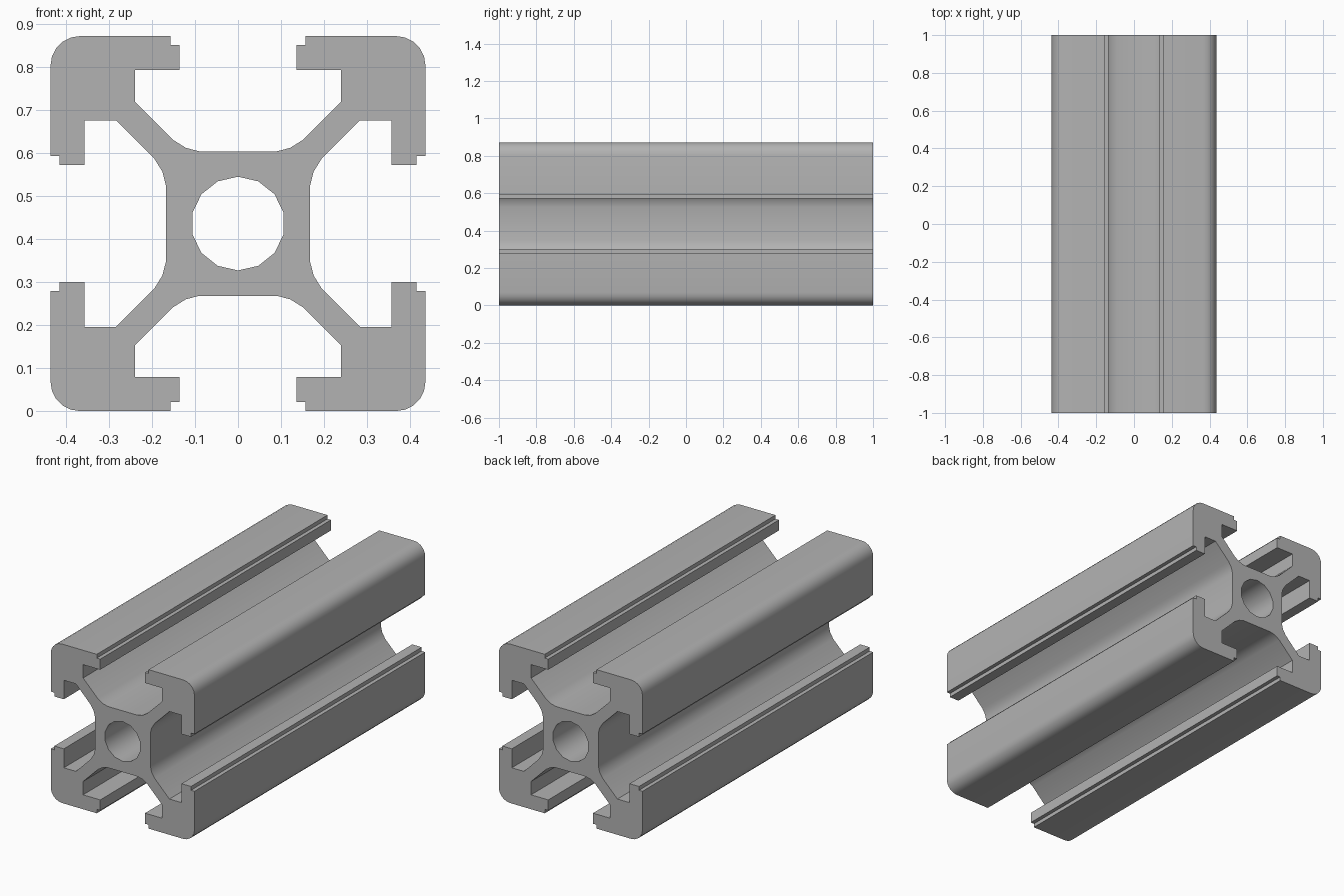
import bpy
import bmesh
from math import sin, cos, pi, radians
from mathutils import Matrix, Vector

if "Cube" in bpy.data.objects:
    bpy.data.objects.remove(bpy.data.objects["Cube"])

HALF = 0.436        # half the width of the section
LENGTH = 2.0
CORNER = 0.068      # outer corner radius
BORE = 0.109
BORE_SIDES = 14

# Bare aluminium
metal = bpy.data.materials.new("grey aluminium")
metal.use_nodes = True
colour = (0.45, 0.45, 0.45, 1)
metal.diffuse_color = colour
metal.node_tree.nodes["Principled BSDF"].inputs["Base Color"].default_value = colour

# One eighth of the outline: slot floor, slot wall, lip, half a rounded corner
eighth = [(0.09, 0.168), (0.121, 0.176), (0.15, 0.194), (0.24, 0.284),
          (0.24, 0.357), (0.136, 0.357), (0.136, 0.415), (0.157, 0.415),
          (0.157, HALF)]
for angle in (90, 72, 54):
    a = radians(angle)
    eighth.append((HALF - CORNER + CORNER * cos(a), HALF - CORNER + CORNER * sin(a)))

# Mirror across the diagonal, then turn through four quarters
quarter = eighth + [(z, x) for x, z in reversed(eighth)]
outline = []
for turn in range(4):
    spin = Matrix.Rotation(-turn * pi / 2, 2)
    outline += [spin @ Vector(p) for p in quarter]

bore = [(BORE * sin(2 * pi * i / BORE_SIDES), BORE * cos(2 * pi * i / BORE_SIDES))
        for i in range(BORE_SIDES)]


def add_loop(bm, points):
    verts = [bm.verts.new((x, -LENGTH / 2, z + HALF)) for x, z in points]
    return [bm.edges.new((verts[i - 1], verts[i])) for i in range(len(verts))]


# Fill the section around the bore and extrude it along the bar
bm = bmesh.new()
edges = add_loop(bm, outline) + add_loop(bm, bore)
bmesh.ops.triangle_fill(bm, edges=edges, use_beauty=True, normal=(0, -1, 0))
result = bmesh.ops.extrude_face_region(bm, geom=bm.faces[:], use_keep_orig=True)
moved = [v for v in result["geom"] if isinstance(v, bmesh.types.BMVert)]
bmesh.ops.translate(bm, verts=moved, vec=(0, LENGTH, 0))
bmesh.ops.recalc_face_normals(bm, faces=bm.faces[:])

mesh = bpy.data.meshes.new("slotted_bar")
bm.to_mesh(mesh)
bm.free()
mesh.materials.append(metal)
bar = bpy.data.objects.new("slotted_bar", mesh)
bpy.context.collection.objects.link(bar)

# Smooth the rounded corners, slot curves and bore; keep real edges sharp
bpy.ops.object.select_all(action="DESELECT")
bar.select_set(True)
bpy.context.view_layer.objects.active = bar
bpy.ops.object.shade_smooth_by_angle(angle=radians(30))
